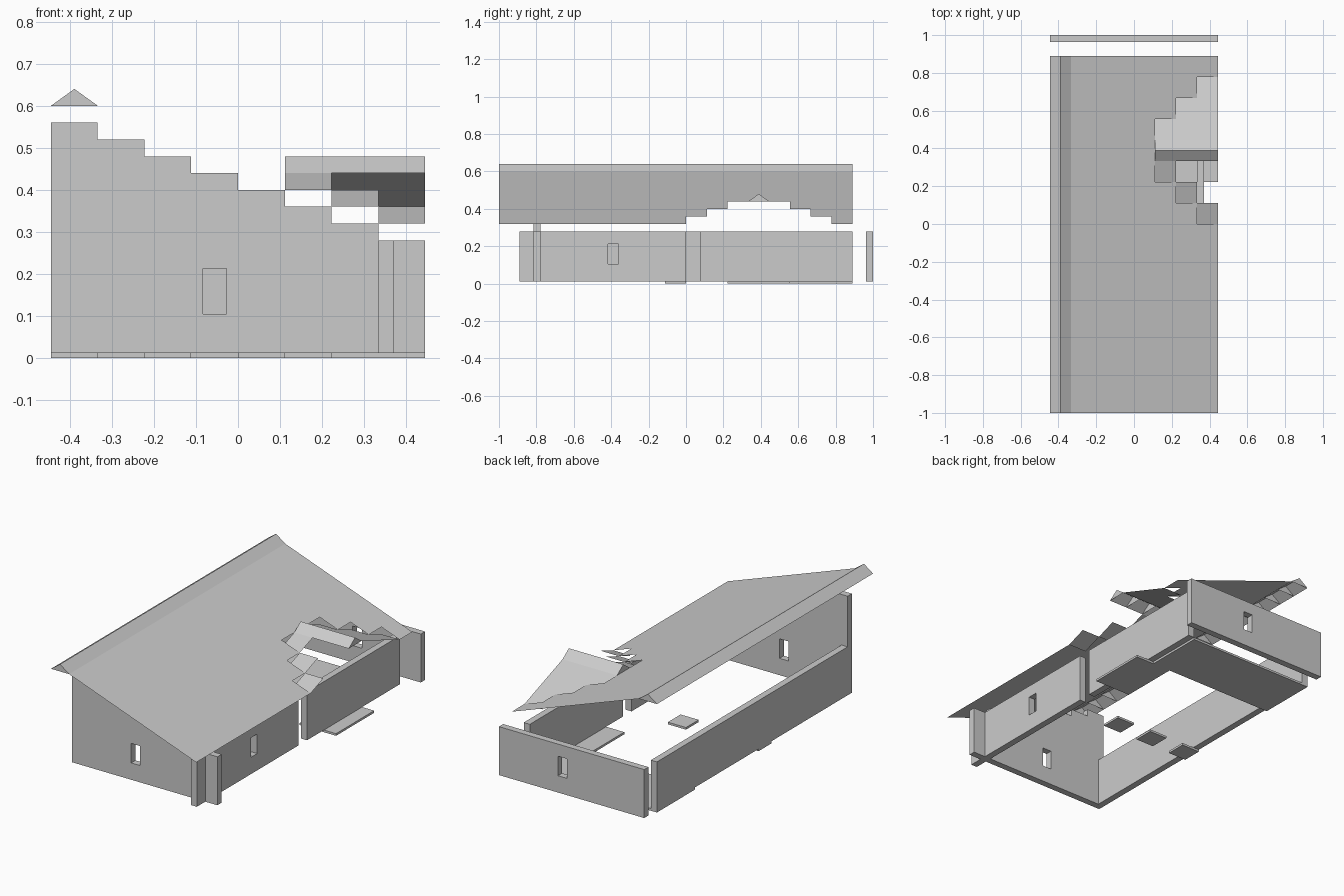
import bpy, bmesh

if "Cube" in bpy.data.objects:
    bpy.data.objects.remove(bpy.data.objects["Cube"])

U = 1 / 9          # module size of the tile grid
T = U / 3          # wall thickness
F = 0.012          # floor thickness
R = 0.04           # rise per roof tile


def finish(name, bm):
    me = bpy.data.meshes.new(name)
    bm.to_mesh(me)
    bm.free()
    ob = bpy.data.objects.new(name, me)
    bpy.context.collection.objects.link(ob)
    return ob


def prism(name, profile, y0, y1):
    """Extrude a closed x/z profile from y0 to y1."""
    bm = bmesh.new()
    face = bm.faces.new([bm.verts.new((x, y0, z)) for x, z in profile])
    ext = bmesh.ops.extrude_face_region(bm, geom=[face])
    verts = [g for g in ext["geom"] if isinstance(g, bmesh.types.BMVert)]
    bmesh.ops.translate(bm, verts=verts, vec=(0, y1 - y0, 0))
    bmesh.ops.recalc_face_normals(bm, faces=bm.faces)
    return finish(name, bm)


def box(name, x0, x1, y0, y1, z0, z1):
    return prism(name, [(x0, z0), (x1, z0), (x1, z1), (x0, z1)], y0, y1)


def cut_window(wall, cx, cy):
    """Cut a window half a module wide through a wall."""
    w = U / 4
    along_x = wall.dimensions.x > wall.dimensions.y
    dx, dy = (w, 0.06) if along_x else (0.06, w)
    cutter = box("window_cutter", cx - dx, cx + dx, cy - dy, cy + dy, 0.105, 0.213)
    cutter.hide_render = True
    mod = wall.modifiers.new("window", "BOOLEAN")
    mod.operation, mod.object, mod.solver = "DIFFERENCE", cutter, "EXACT"
    bpy.context.view_layer.objects.active = wall
    bpy.ops.object.modifier_apply(modifier=mod.name)
    bpy.data.objects.remove(cutter)


def sheets(name, quads):
    bm = bmesh.new()
    for q in quads:
        bm.faces.new([bm.verts.new(p) for p in q])
    bmesh.ops.remove_doubles(bm, verts=bm.verts, dist=1e-4)
    return finish(name, bm)


def ridge_tiles(name, start, count, place):
    """Row of open-bottomed ridge tiles, each with triangular ends.
    place(across, along, z) maps local coordinates to the model."""
    faces = []
    for i in range(count):
        a, b = start + i * U, start + (i + 1) * U
        l0, t0, r0 = place(-U / 2, a, 0), place(0, a, R), place(U / 2, a, 0)
        l1, t1, r1 = place(-U / 2, b, 0), place(0, b, R), place(U / 2, b, 0)
        faces += [(l0, t0, t1, l1), (t0, r0, r1, t1), (l0, r0, t0), (l1, t1, r1)]
    bm = bmesh.new()
    for f in faces:
        bm.faces.new([bm.verts.new(p) for p in f])
    for f in bm.faces:      # slopes face up
        f.normal_update()
        if f.normal.z < -0.01:
            f.normal_flip()
    return finish(name, bm)


# stepped front gable wall
steps = [(-4 * U, F), (4 * U, F)]
for i in range(8):
    z = 0.28 + R * i
    steps += [((4 - i) * U, z), ((3 - i) * U, z)]
gable = prism("front_gable_wall", steps, -7 * U - T, -7 * U)
bpy.context.view_layer.update()
cut_window(gable, -U / 2, -7 * U - T / 2)

# back, left and right walls
back = box("back_wall", -4 * U, 4 * U, 1 - T, 1, F, 0.28)
box("left_wall", -4 * U, -4 * U + T, -7 * U - T, 8 * U, F, 0.28)
right = box("right_front_wall", 3 * U, 3 * U + T, -8 * U, 0, F, 0.28)
box("right_back_wall", 3 * U, 3 * U + T, U - T, 8 * U, F, 0.28)
bpy.context.view_layer.update()
cut_window(back, U / 2, 1 - T / 2)
cut_window(right, 3 * U + T / 2, -3.5 * U)

# floor slabs and loose floor tiles
box("floor_back", -4 * U, 3 * U, 5 * U, 8 * U, 0, F)
box("floor_side", 2 * U, 4 * U, 2 * U, 5 * U, 0, F)
for k in (-4, -2, 0):
    box("floor_tile", k * U, (k + 1) * U, -U, 0, 0, F)

# main roof slope: the columns near the eave stop around the dormer
slope = []
for k in range(-3, 4):
    gap = {1: (2, 5), 2: (1, 6), 3: (0, 7)}.get(k)
    spans = [(-9, gap[0]), (gap[1], 8)] if gap else [(-9, 8)]
    x0, x1 = k * U, (k + 1) * U
    z0, z1 = 0.48 - R * k, 0.44 - R * k
    for a, b in spans:
        slope.append([(x0, a * U, z0), (x1, a * U, z1), (x1, b * U, z1), (x0, b * U, z0)])
sheets("main_roof_slope", slope)
ridge_tiles("main_ridge", -1, 17, lambda a, l, z: (-3.5 * U + a, l, 0.60 + z))

# dormer: ridge, diagonal front tiles, full back slope
ridge_tiles("dormer_ridge", U, 3, lambda a, l, z: (l, 3.5 * U + a, 0.44 + z))
front, rear = [], []
for k in (1, 2, 3):
    x0, x1 = k * U, (k + 1) * U
    y0, y1 = (3 - k) * U, (4 - k) * U
    zt, zb = 0.48 - R * k, 0.44 - R * k
    front.append([(x0, y0, zb), (x1, y0, zb), (x1, y1, zt), (x0, y1, zt)])
    ya, yb = (3 + k) * U, (4 + k) * U
    e = 4 * U
    rear.append([(x0, ya, zt), (x0, yb, zb), (e, yb, zb), (e, ya, zt)])
sheets("dormer_front_tiles", front)
sheets("dormer_back_slope", rear)
